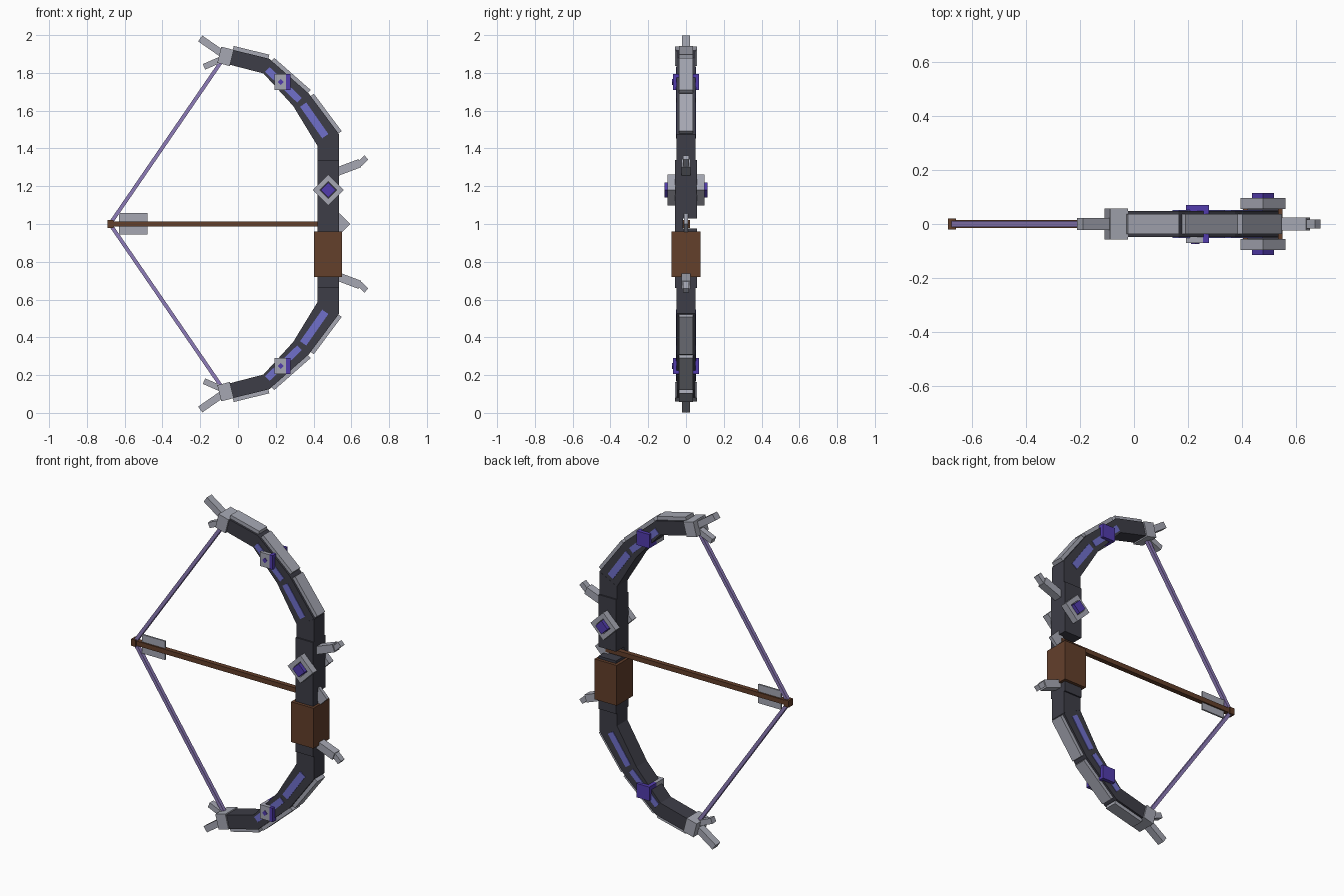
import bpy, bmesh
from mathutils import Vector

cube = bpy.data.objects.get("Cube")
if cube:
    bpy.data.objects.remove(cube, do_unlink=True)


def material(name, rgb):
    m = bpy.data.materials.new(name)
    m.use_nodes = True
    m.diffuse_color = (*rgb, 1)
    m.node_tree.nodes["Principled BSDF"].inputs["Base Color"].default_value = (*rgb, 1)
    return m


DARK = material("dark metal", (0.047, 0.047, 0.063))
GREY = material("light metal", (0.38, 0.39, 0.45))
BROWN = material("brown wood", (0.125, 0.05, 0.024))
GEM = material("violet gem", (0.085, 0.045, 0.42))
STRIP = material("blue inlay", (0.16, 0.16, 0.6))
STRING = material("lilac string", (0.27, 0.2, 0.48))


def prism(name, pts, y0, y1, mat):
    """Extrude an x-z outline from y0 to y1."""
    bm = bmesh.new()
    face = bm.faces.new([bm.verts.new((x, y0, z)) for x, z in pts])
    ext = bmesh.ops.extrude_face_region(bm, geom=[face])
    verts = [v for v in ext["geom"] if isinstance(v, bmesh.types.BMVert)]
    bmesh.ops.translate(bm, verts=verts, vec=(0, y1 - y0, 0))
    bmesh.ops.recalc_face_normals(bm, faces=bm.faces)
    me = bpy.data.meshes.new(name)
    bm.to_mesh(me)
    bm.free()
    me.materials.append(mat)
    ob = bpy.data.objects.new(name, me)
    bpy.context.collection.objects.link(ob)
    return ob


def box(name, x0, x1, z0, z1, y0, y1, mat):
    return prism(name, [(x0, z0), (x1, z0), (x1, z1), (x0, z1)], y0, y1, mat)


def pair(name, pts, y0, y1, mat):
    """Upper part and its reflection about the arrow line."""
    prism("upper_" + name, pts, y0, y1, mat)
    prism("lower_" + name, [(x, 2 - z) for x, z in pts], y0, y1, mat)


def bar(a, b, w, shift=0.0):
    """Outline of a straight bar of width w, moved sideways by shift."""
    a, b = Vector(a), Vector(b)
    d = (b - a).normalized()
    n = Vector((-d.y, d.x))
    lo, hi = n * (shift - w / 2), n * (shift + w / 2)
    return [tuple(p) for p in (a + lo, b + lo, b + hi, a + hi)]


def diamond(cx, cz, r):
    return [(cx + r, cz), (cx, cz + r), (cx - r, cz), (cx, cz - r)]


# Riser with an arrow notch open to the back
box("riser_upper", 0.42, 0.535, 1.03, 1.34, -0.058, 0.058, DARK)
box("riser_lower", 0.42, 0.535, 0.66, 0.975, -0.058, 0.058, DARK)
box("riser_notch", 0.42, 0.535, 0.975, 1.03, -0.058, -0.016, DARK)
box("grip", 0.403, 0.55, 0.72, 0.96, -0.076, 0.076, BROWN)
pair("riser_end", [(0.42, 1.34), (0.535, 1.34), (0.535, 1.475), (0.42, 1.415)],
     -0.05, 0.05, DARK)

# Limbs: three straight segments, each with an armour plate outside
inner = [(0.42, 1.415), (0.292, 1.625), (0.135, 1.797), (-0.05, 1.845)]
outer = [(0.535, 1.475), (0.375, 1.69), (0.165, 1.875), (-0.04, 1.925)]
for i in range(3):
    tag = str(i + 1)
    pair("limb_" + tag, [inner[i], outer[i], outer[i + 1], inner[i + 1]],
         -0.049, 0.049, DARK)
    a, b = Vector(outer[i]), Vector(outer[i + 1])
    pair("plate_" + tag, bar(a.lerp(b, 0.02), b.lerp(a, 0.06), 0.026, -0.008),
         -0.037, 0.037, GREY)

# Glowing inlays on both faces of the limbs
for side, y in (("front", -0.0525), ("back", 0.0475)):
    pair(side + "_inlay_long", bar((0.462, 1.465), (0.345, 1.632), 0.04), y, y + 0.005, STRIP)
    pair(side + "_inlay_short", bar((0.326, 1.655), (0.155, 1.818), 0.035), y, y + 0.005, STRIP)

# Limb studs: light metal in front, violet edge and back
pair("stud_front", [(0.193, 1.71), (0.255, 1.71), (0.255, 1.793), (0.193, 1.793)],
     -0.07, 0, GREY)
pair("stud_edge", [(0.255, 1.71), (0.277, 1.71), (0.277, 1.793), (0.255, 1.793)],
     -0.07, 0, GEM)
pair("stud_back", [(0.193, 1.71), (0.277, 1.71), (0.277, 1.793), (0.193, 1.793)],
     0, 0.07, GEM)
pair("stud_gem", diamond(0.227, 1.752, 0.016), -0.074, -0.07, GEM)

# Limb tips with two prongs, and the riser spurs
pair("tip_cap", bar((-0.099, 1.896), (-0.033, 1.879), 0.088), -0.057, 0.057, GREY)
pair("long_prong", bar((-0.07, 1.892), (-0.2, 1.982), 0.038), -0.022, 0.022, GREY)
pair("short_prong", bar((-0.07, 1.88), (-0.18, 1.832), 0.032), -0.018, 0.018, GREY)
pair("spur_base", bar((0.52, 1.275), (0.645, 1.322), 0.045), -0.024, 0.024, GREY)
pair("spur_point", bar((0.635, 1.31), (0.68, 1.352), 0.03), -0.017, 0.017, GREY)

# Diamond sights on both sides of the riser
ring_out, ring_in = diamond(0.478, 1.18, 0.083), diamond(0.478, 1.18, 0.046)
for side, s in (("front", -1), ("back", 1)):
    for i in range(4):
        j = (i + 1) % 4
        prism(side + "_sight_frame_" + str(i + 1),
              [ring_out[i], ring_out[j], ring_in[j], ring_in[i]],
              s * 0.056, s * 0.097, GREY)
    prism(side + "_sight_gem", diamond(0.478, 1.18, 0.04), s * 0.056, s * 0.114, GEM)

# Drawn string
pair("string", bar((-0.08, 1.872), (-0.678, 1.0), 0.02), -0.011, 0.011, STRING)

# Arrow
box("arrow_shaft", -0.675, 0.52, 0.986, 1.014, -0.014, 0.014, BROWN)
box("arrow_nock", -0.69, -0.66, 0.98, 1.02, -0.02, 0.02, BROWN)
box("arrow_fletching", -0.63, -0.478, 0.945, 1.057, -0.005, 0.005, GREY)
prism("arrow_head", diamond(0.537, 1.0, 0.056), -0.01, 0.01, GREY)
